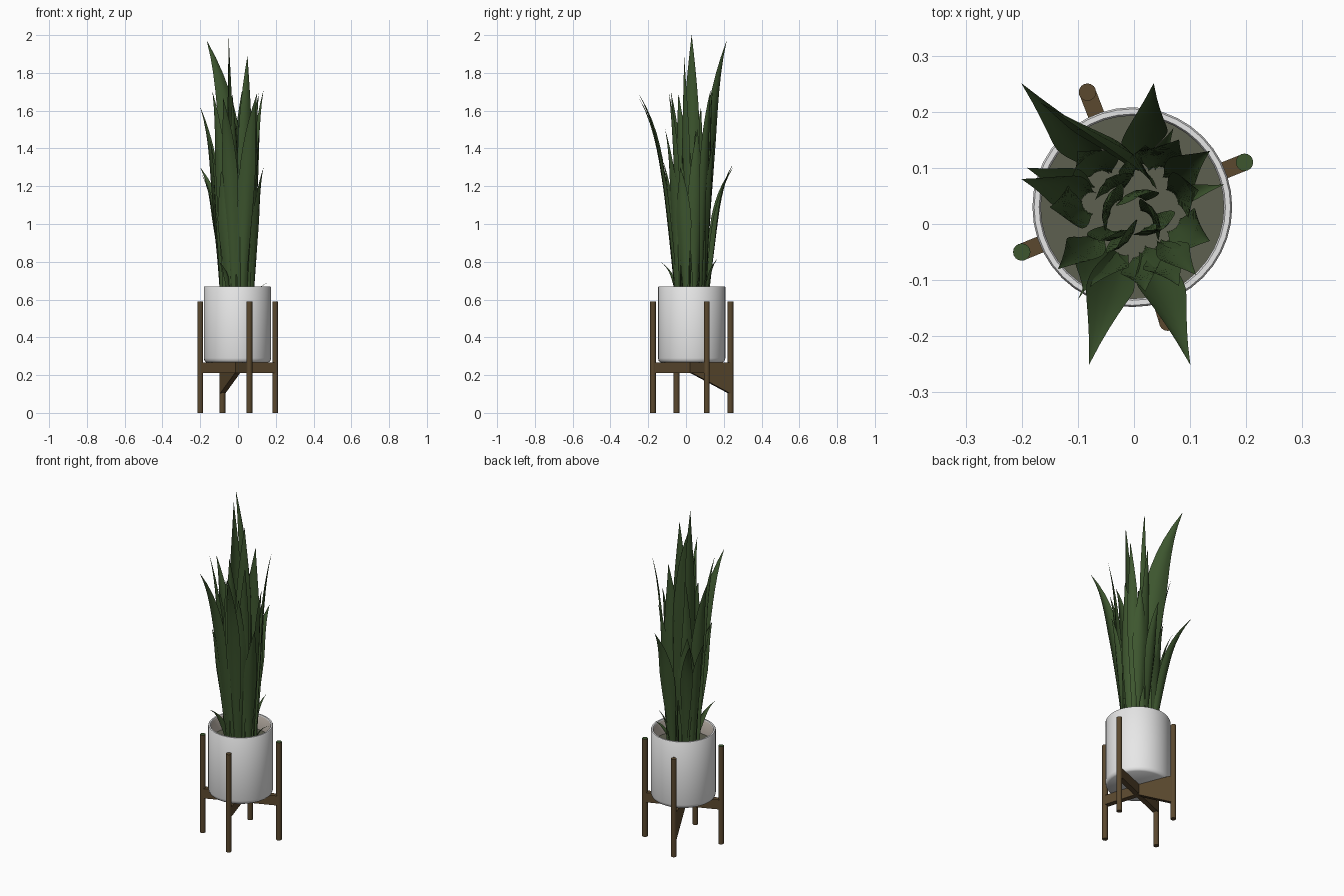
import bpy, math
from mathutils import Vector

if "Cube" in bpy.data.objects:
    bpy.data.objects.remove(bpy.data.objects["Cube"])

CX, CY = -0.003, 0.03   # pot and stand axis


def material(name, rgb):
    m = bpy.data.materials.new(name)
    m.diffuse_color = (*rgb, 1)
    m.use_nodes = True
    m.node_tree.nodes["Principled BSDF"].inputs["Base Color"].default_value = m.diffuse_color
    return m


LEAF = material("leaf green", (0.047, 0.093, 0.028))
WOOD = material("brown wood", (0.104, 0.066, 0.028))
WHITE = material("white ceramic", (0.83, 0.83, 0.83))
BEIGE = material("beige inner glaze", (0.55, 0.49, 0.43))
SOIL = material("soil", (0.11, 0.115, 0.08))


def add(name, verts, faces, mats, smooth=True):
    me = bpy.data.meshes.new(name)
    me.from_pydata(verts, [], faces)
    me.update()
    for m in mats:
        me.materials.append(m)
    ob = bpy.data.objects.new(name, me)
    bpy.context.collection.objects.link(ob)
    if smooth:
        bpy.ops.object.select_all(action='DESELECT')
        ob.select_set(True)
        bpy.context.view_layer.objects.active = ob
        bpy.ops.object.shade_smooth_by_angle(angle=math.radians(40))
    return ob


def lathe(name, profile, n, x, y, mats):
    """Revolve (radius, z) points listed from bottom centre; close both ends with caps."""
    verts = [(x + r * math.cos(2 * math.pi * i / n), y + r * math.sin(2 * math.pi * i / n), z)
             for r, z in profile for i in range(n)]
    faces = [(k * n + i, k * n + (i + 1) % n, (k + 1) * n + (i + 1) % n, (k + 1) * n + i)
             for k in range(len(profile) - 1) for i in range(n)]
    faces.append(tuple(reversed(range(n))))
    faces.append(tuple((len(profile) - 1) * n + i for i in range(n)))
    return add(name, verts, faces, mats)


# Pot: white outside, beige inside, soil on top
pot = lathe("pot", [(0.165, 0.268), (0.174, 0.275), (0.178, 0.29), (0.178, 0.665), (0.175, 0.67),
                    (0.166, 0.67), (0.163, 0.665), (0.163, 0.58)], 40, CX, CY, [WHITE, BEIGE, SOIL])
for p in pot.data.polygons:
    out = Vector((p.center.x - CX, p.center.y - CY, 0))
    if p.center.z < 0.66 and out.length > 0.05 and p.normal.dot(out) < 0:
        p.material_index = 1
    elif out.length < 0.05 and p.center.z > 0.5:
        p.material_index = 2

# Stand: four round legs (two with green tops) and crossing bars, the back bar deepening toward its leg
LEGS = {"back": (-0.083, 0.235), "right": (0.197, 0.11), "left": (-0.2, -0.05), "front": (0.06, -0.175)}
for name, (x, y) in LEGS.items():
    leg = lathe(name + "_leg", [(0.0155, 0), (0.0155, 0.59)], 16, x, y, [WOOD, LEAF])
    if name in ("left", "right"):
        for p in leg.data.polygons:
            p.material_index = int(p.normal.z > 0.9)
    low = 0.10 if name == "back" else 0.21
    d = Vector((x - CX, y - CY, 0)).normalized()
    s = Vector((-d.y, d.x, 0)) * 0.015
    verts = []
    for px, py, zb in ((CX, CY, 0.21), (x, y, low)):
        for side, z in ((-1, zb), (1, zb), (1, 0.268), (-1, 0.268)):
            verts.append((px + side * s.x, py + side * s.y, z))
    add(name + "_crossbar", verts, [(3, 2, 1, 0), (4, 5, 6, 7), (0, 1, 5, 4), (1, 2, 6, 5),
                                    (2, 3, 7, 6), (3, 0, 4, 7)], [WOOD], False)


def leaf(name, tip, width, angle, twist, root=None):
    """Upright folded blade that flares outward toward its pointed tip."""
    off = Vector((tip[0] - CX, tip[1] - CY, 0))
    base = off * min(0.6, 0.08 / max(off.length, 0.001))
    if root:
        base = Vector((root[0] - CX, root[1] - CY, 0))
    rows, verts, faces = 16, [], []
    for k in range(rows + 1):
        t = k / rows
        s = 0.45 * t + 0.55 * t ** 5
        c = base.lerp(off, s) + Vector((CX, CY, 0.58 + (tip[2] - 0.58) * t))
        if t < 0.62:
            u = t / 0.62
            w = 0.4 + 0.6 * u * u * (3 - 2 * u)
        else:
            w = 1 - ((t - 0.62) / 0.38) ** 1.5
        w = max(w, 0.01) * width / 2
        a = math.radians(angle + twist * (1 - t))
        side = Vector((math.cos(a), math.sin(a), 0))
        normal = Vector((-side.y, side.x, 0))
        if normal.dot(off) < 0:
            normal = -normal
        for q in (-1, -0.5, 0, 0.5, 1):
            verts.append(c + side * (q * w) + normal * (w * 0.4 * (1 - q * q)))
    for k in range(rows):
        for j in range(4):
            i = k * 5 + j
            faces.append((i, i + 1, i + 6, i + 5))
    add(name, verts, faces, [LEAF])


# Leaves: tip x, y, z, widest width, facing of the blade in degrees
LEAVES = [
    (-0.05, 0.03, 2.0, 0.09, 85), (0.05, -0.01, 1.89, 0.085, 15),
    (-0.08, -0.25, 1.67, 0.085, 5), (0.1, -0.25, 1.69, 0.085, -15), (-0.2, 0.08, 1.62, 0.07, 60),
    (0.135, 0.13, 1.71, 0.065, 120), (0.11, -0.09, 1.69, 0.06, 40), (-0.135, -0.08, 1.7, 0.07, -40),
    (-0.03, -0.04, 1.69, 0.08, 60), (0.02, 0.14, 1.7, 0.09, 10), (-0.2, 0.25, 1.3, 0.07, 30),
    (0.035, 0.25, 1.32, 0.085, 0), (-0.09, -0.12, 1.28, 0.1, 0), (0.02, -0.12, 1.33, 0.08, 10),
    (0.135, -0.03, 1.3, 0.085, 80), (-0.15, 0.03, 1.45, 0.08, 95), (-0.1, 0.13, 1.28, 0.1, 45),
    (0.115, 0.06, 1.5, 0.085, 95), (0.01, 0.05, 1.5, 0.08, 30), (0.08, 0.15, 1.45, 0.085, -30),
    (-0.19, 0.1, 1.26, 0.06, 75), (0.08, -0.11, 1.5, 0.08, 15), (-0.06, -0.03, 1.55, 0.08, 20),
    (0.04, 0.0, 1.5, 0.08, 100), (-0.05, 0.08, 1.6, 0.08, 50),
    (-0.1, -0.135, 0.8, 0.03, 20), (0.07, 0.17, 0.82, 0.03, -20), (0.16, 0.07, 0.69, 0.03, 90),
]
for i, (x, y, z, w, a) in enumerate(LEAVES):
    leaf(f"leaf_{i + 1}", (x, y, z), w, a, 35 if i % 2 else -35)
# The tall broad leaf leaning to the back left
leaf("broad_leaf", (-0.165, 0.215, 1.97), 0.13, -25, -15, (0.02, 0.08))
